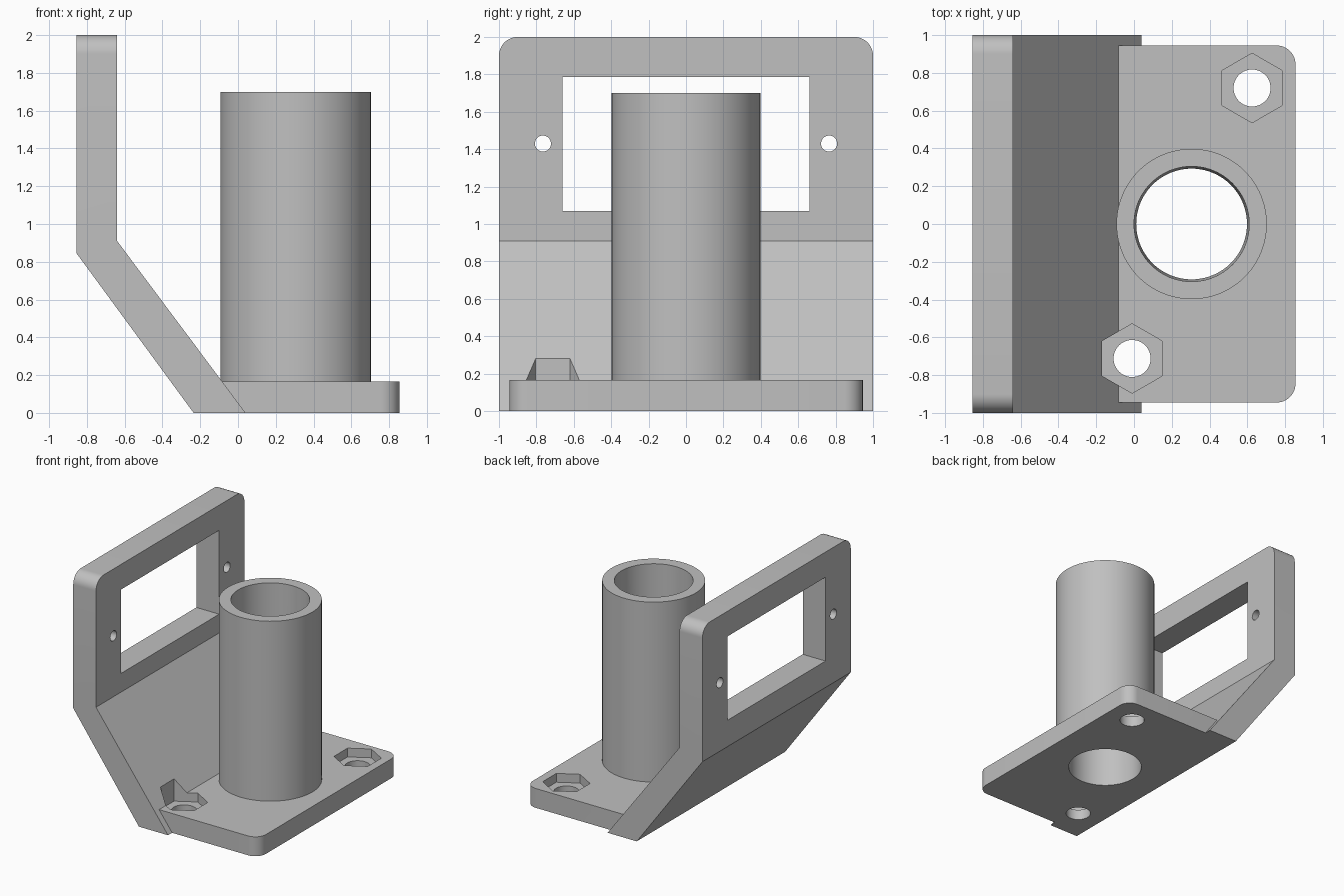
import bpy, bmesh, math
from mathutils import Matrix

if "Cube" in bpy.data.objects:
    bpy.data.objects.remove(bpy.data.objects["Cube"], do_unlink=True)

grey = bpy.data.materials.new("plain grey")
grey.use_nodes = True
colour = (0.527, 0.527, 0.527, 1)
grey.diffuse_color = colour
grey.node_tree.nodes["Principled BSDF"].inputs["Base Color"].default_value = colour


def make_object(name, bm):
    bmesh.ops.recalc_face_normals(bm, faces=bm.faces)
    mesh = bpy.data.meshes.new(name)
    bm.to_mesh(mesh)
    bm.free()
    mesh.materials.append(grey)
    obj = bpy.data.objects.new(name, mesh)
    bpy.context.collection.objects.link(obj)
    return obj


def extrude(name, points, vector, round_edge=None):
    """Extrude a flat outline; round the edges picked by round_edge."""
    bm = bmesh.new()
    face = bm.faces.new([bm.verts.new(p) for p in points])
    new = bmesh.ops.extrude_face_region(bm, geom=[face])["geom"]
    moved = [v for v in new if isinstance(v, bmesh.types.BMVert)]
    bmesh.ops.translate(bm, verts=moved, vec=vector)
    if round_edge:
        edges = [e for e in bm.edges if round_edge(*[v.co for v in e.verts])]
        bmesh.ops.bevel(bm, geom=edges, offset=0.1, segments=12,
                        profile=0.5, affect='EDGES')
    return make_object(name, bm)


def box(name, x0, x1, y0, y1, z0, z1, round_edge=None):
    outline = [(x0, y0, z0), (x1, y0, z0), (x1, y1, z0), (x0, y1, z0)]
    return extrude(name, outline, (0, 0, z1 - z0), round_edge)


def column(name, x, y, z0, z1, r0, r1, sides=64, turn=0, axis='Z'):
    """Cylinder, cone or prism between z0 and z1 (or along X, centred)."""
    bm = bmesh.new()
    bmesh.ops.create_cone(bm, cap_ends=True, segments=sides,
                          radius1=r0, radius2=r1, depth=z1 - z0)
    bm.transform(Matrix.Rotation(turn, 4, 'Z'))
    if axis == 'X':
        bm.transform(Matrix.Rotation(math.pi / 2, 4, 'Y'))
    bm.transform(Matrix.Translation((x, y, (z0 + z1) / 2)))
    return make_object(name, bm)


def combine(target, other, operation):
    mod = target.modifiers.new(other.name, 'BOOLEAN')
    mod.operation, mod.solver, mod.object = operation, 'EXACT', other
    bpy.context.view_layer.objects.active = target
    bpy.ops.object.modifier_apply(modifier=mod.name)
    bpy.data.objects.remove(other, do_unlink=True)


# Bent back plate with rounded upper corners
side_profile = [(-0.855, 2), (-0.64, 2), (-0.64, 0.91),
                (0.04, 0), (-0.235, 0), (-0.855, 0.845)]
bracket = extrude("mount_bracket", [(x, -1, z) for x, z in side_profile], (0, 2, 0),
                  lambda a, b: min(a.z, b.z) > 1.9 and abs(a.y - b.y) < 0.01)

# Foot plate with rounded outer corners, and upright tube
combine(bracket, box("foot_plate", -0.2, 0.855, -0.945, 0.945, 0, 0.165,
                     lambda a, b: min(a.x, b.x) > 0.8 and abs(a.z - b.z) > 0.1), 'UNION')
combine(bracket, column("tube", 0.305, 0, 0.05, 1.7, 0.398, 0.398, 96), 'UNION')

# Slightly tapered bore right through the tube and foot
combine(bracket, column("bore", 0.305, 0, -0.02, 1.72, 0.293, 0.305, 96), 'DIFFERENCE')

# Window and screw holes in the back plate
combine(bracket, box("window", -1, -0.5, -0.66, 0.66, 1.07, 1.785), 'DIFFERENCE')
for y in (-0.765, 0.765):
    combine(bracket, column("screw_hole", -0.75, y, 1.13, 1.73, 0.043, 0.043, 32, axis='X'),
            'DIFFERENCE')

# Hexagonal nut pockets with bolt holes in the foot
for x, y in ((0.625, 0.72), (-0.01, -0.712)):
    combine(bracket, column("nut_pocket", x, y, 0.09, 0.7, 0.184, 0.184, 6), 'DIFFERENCE')
    combine(bracket, column("bolt_hole", x, y, -0.1, 0.3, 0.098, 0.098, 48), 'DIFFERENCE')

bpy.ops.object.select_all(action='DESELECT')
bracket.select_set(True)
bpy.context.view_layer.objects.active = bracket
bpy.ops.object.shade_smooth_by_angle(angle=math.radians(30))
